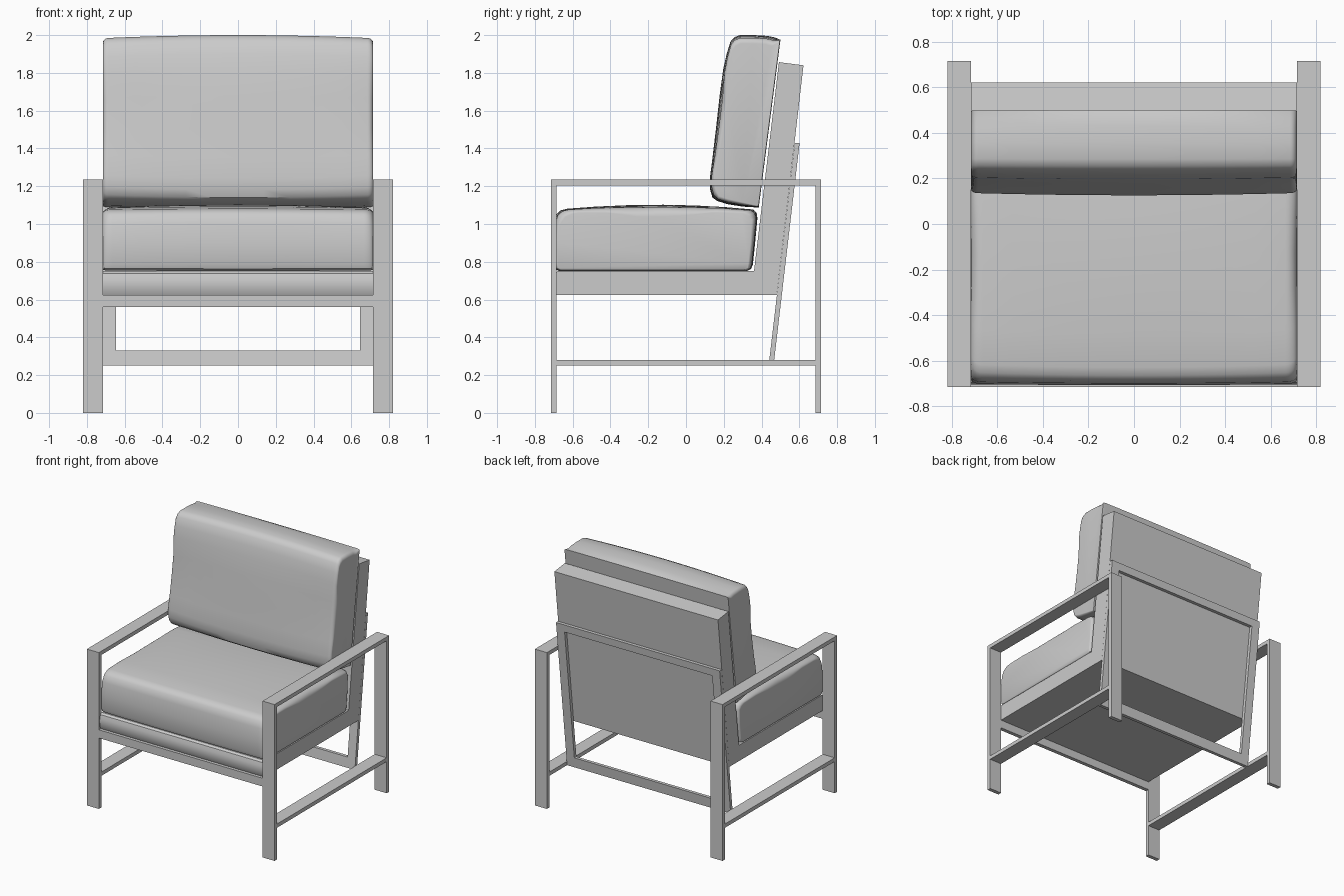
import bpy, bmesh, math

if "Cube" in bpy.data.objects:
    bpy.data.objects.remove(bpy.data.objects["Cube"])

HALF = 0.715      # half width between the side frames
SLOPE = 0.117     # backward lean of the backrest, dy per dz


def make_object(name, bm, smooth=False):
    bmesh.ops.recalc_face_normals(bm, faces=bm.faces)
    mesh = bpy.data.meshes.new(name)
    bm.to_mesh(mesh)
    bm.free()
    ob = bpy.data.objects.new(name, mesh)
    bpy.context.collection.objects.link(ob)
    if smooth:
        bpy.ops.object.select_all(action='DESELECT')
        ob.select_set(True)
        bpy.context.view_layer.objects.active = ob
        bpy.ops.object.shade_smooth_by_angle(angle=math.radians(35))
    return ob


def box(name, x0, x1, y0, y1, z0, z1, lean=0.0):
    """Box; lean shifts y in proportion to height above z = 0.28."""
    bm = bmesh.new()
    bmesh.ops.create_cube(bm, size=1)
    for v in bm.verts:
        x, y, z = (c + 0.5 for c in v.co)
        zz = z0 + z * (z1 - z0)
        v.co = (x0 + x * (x1 - x0), y0 + y * (y1 - y0) + lean * (zz - 0.28), zz)
    return make_object(name, bm)


def loft(name, profile, stations, centre=(0, 0), smooth=True):
    """Sweep a (y, z, weight) profile along x; each (x, inset) station pulls
    the points towards the centre by inset * weight."""
    bm = bmesh.new()
    rings = []
    for x, inset in stations:
        ring = []
        for y, z, w in profile:
            dy, dz = centre[0] - y, centre[1] - z
            m = max(abs(dy), abs(dz), 1e-6)
            ring.append(bm.verts.new((x, y + dy / m * inset * w, z + dz / m * inset * w)))
        rings.append(ring)
    n = len(profile)
    for a, b in zip(rings, rings[1:]):
        for i in range(n):
            j = (i + 1) % n
            bm.faces.new((a[i], a[j], b[j], b[i]))
    bm.faces.new(rings[0])
    bm.faces.new(rings[-1])
    return make_object(name, bm, smooth)


def pillow_stations(radius, crown, steps=6):
    """Stations with gently crowned middle and rounded ends."""
    inner = HALF - radius
    half = [(inner * k / 5, crown * (k / 5) ** 2) for k in range(6)]
    for i in range(1, steps + 1):
        a = math.pi / 2 * i / steps
        half.append((inner + radius * math.sin(a), crown + radius * (1 - math.cos(a))))
    return [(-x, d) for x, d in reversed(half[1:])] + half


# Side frames: flat-bar legs, arms and lower rails
for side, s in (("left", -1), ("right", 1)):
    x0, x1 = sorted((s * HALF, s * 0.82))
    box(side + "_front_leg", x0, x1, -0.715, -0.685, 0, 1.235)
    box(side + "_back_leg", x0, x1, 0.685, 0.715, 0, 1.235)
    box(side + "_arm", x0, x1, -0.685, 0.685, 1.205, 1.235)
    box(side + "_lower_rail", x0, x1, -0.685, 0.685, 0.25, 0.28)
    # Leaning uprights of the rear frame
    u0, u1 = sorted((s * 0.645, s * HALF))
    box(side + "_rear_upright", u0, u1, 0.441, 0.467, 0.25, 1.43, SLOPE)

# Cross rails
box("front_rail", -HALF, HALF, -0.715, -0.685, 0.56, 0.625)
box("rear_bottom_rail", -0.645, 0.645, 0.441, 0.467, 0.25, 0.33, SLOPE)
box("rear_top_rail", -0.645, 0.645, 0.441, 0.467, 1.37, 1.43, SLOPE)

# L-shaped seat base and backrest shell
shell = [(-0.69, 0.625, 0), (0.481, 0.625, 0), (0.622, 1.84, 0), (0.492, 1.857, 0),
         (0.360, 0.75, 0), (-0.68, 0.75, 0), (-0.696, 0.738, 0),
         (-0.704, 0.71, 0), (-0.706, 0.685, 0), (-0.702, 0.65, 0)]
loft("seat_and_back_shell", shell, [(-HALF, 0), (HALF, 0)])

# Seat cushion
seat = [(-0.675, 0.752, .3), (0.325, 0.752, .3), (0.345, 0.762, .3), (0.354, 0.785, .4),
        (0.366, 0.9, .4), (0.378, 1.03, .5), (0.374, 1.06, .8), (0.355, 1.077, 1),
        (0.2, 1.09, 1), (0.05, 1.098, 1), (-0.12, 1.102, 1), (-0.3, 1.1, 1),
        (-0.48, 1.092, 1), (-0.63, 1.081, 1), (-0.665, 1.072, 1), (-0.688, 1.05, .8),
        (-0.7, 1.0, .5), (-0.708, 0.9, .4), (-0.706, 0.79, .4), (-0.696, 0.763, .3)]
loft("seat_cushion", seat, pillow_stations(0.05, 0.012), (-0.16, 0.92))

# Back cushion
back = [(0.385, 1.087, .2), (0.5, 1.975, .2), (0.47, 1.988, 1), (0.43, 1.996, 1),
        (0.36, 2.0, 1), (0.285, 2.0, 1), (0.255, 1.988, 1), (0.235, 1.965, 1),
        (0.215, 1.9, 1), (0.197, 1.82, 1), (0.178, 1.68, 1), (0.158, 1.5, 1),
        (0.14, 1.35, 1), (0.126, 1.24, 1), (0.128, 1.18, 1), (0.14, 1.14, 1),
        (0.165, 1.122, .6), (0.22, 1.105, .6), (0.3, 1.092, .5)]
loft("back_cushion", back, pillow_stations(0.03, 0.015), (0.32, 1.55))
